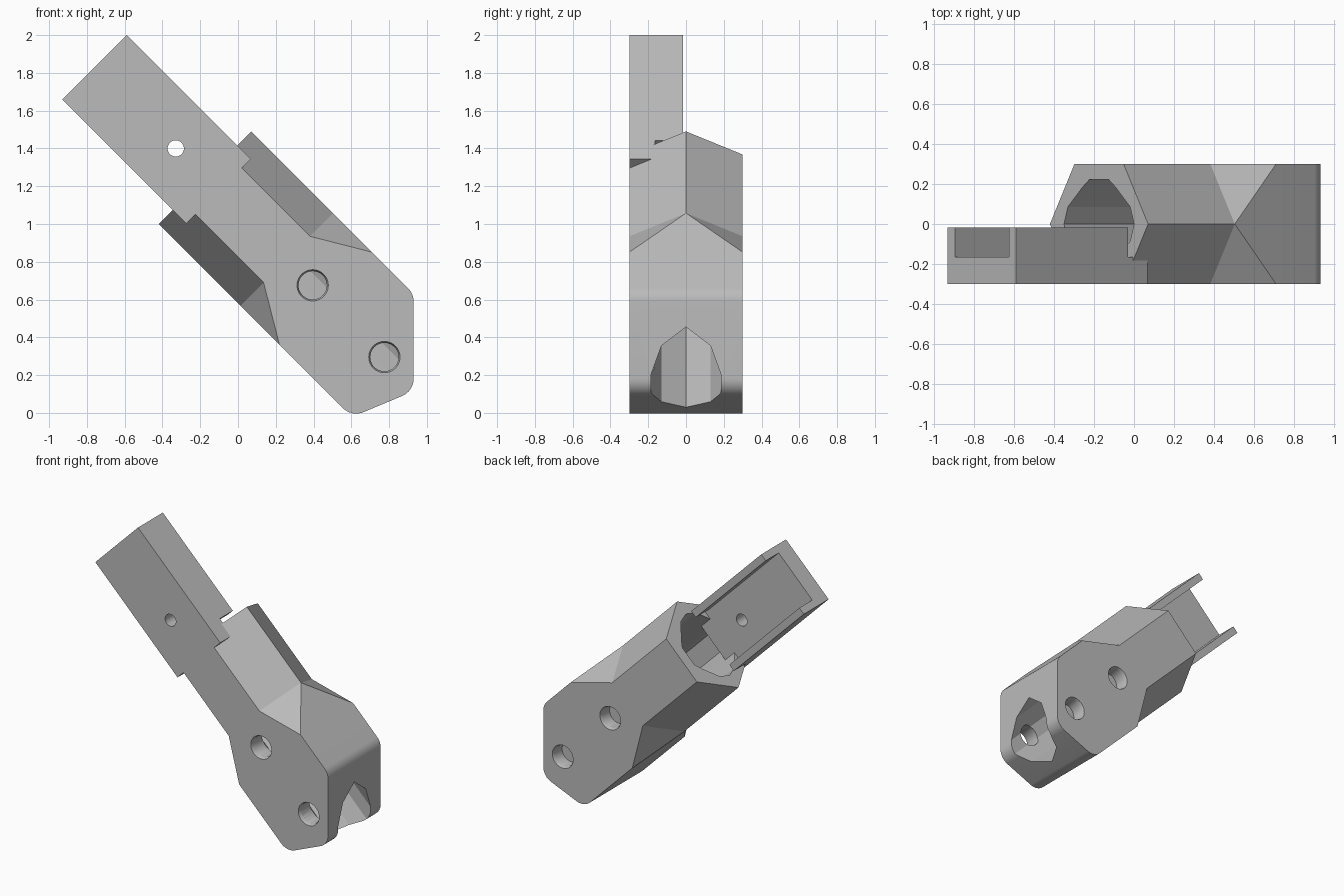
import bpy, bmesh, math
from mathutils import Vector, Matrix

if "Cube" in bpy.data.objects:
    bpy.data.objects.remove(bpy.data.objects["Cube"], do_unlink=True)

S = math.sqrt(0.5)
MID = 0.757          # distance of the tilted centre line from the origin
R = 0.3464           # hexagon corner radius
HALF = 0.3           # half depth

grey = bpy.data.materials.new("grey plastic")
grey.use_nodes = True
grey.diffuse_color = (0.5, 0.5, 0.5, 1)
grey.node_tree.nodes["Principled BSDF"].inputs["Base Color"].default_value = (0.5, 0.5, 0.5, 1)


def place(u, w, y):
    """u runs up along the tilted axis, w across it, y is depth."""
    v = w + MID
    return Vector(((v - u) * S, y, (v + u) * S))


def make(name, bm):
    bmesh.ops.recalc_face_normals(bm, faces=bm.faces)
    mesh = bpy.data.meshes.new(name)
    bm.to_mesh(mesh)
    bm.free()
    mesh.materials.append(grey)
    ob = bpy.data.objects.new(name, mesh)
    bpy.context.collection.objects.link(ob)
    return ob


def add_hull(bm, points):
    verts = [bm.verts.new(p) for p in points]
    bmesh.ops.convex_hull(bm, input=verts)


def hull(name, points):
    bm = bmesh.new()
    add_hull(bm, points)
    bmesh.ops.dissolve_limit(bm, angle_limit=0.01, verts=bm.verts, edges=bm.edges)
    return make(name, bm)


def box(name, u, w, y):
    return hull(name, [place(a, b, c) for a in u for b in w for c in y])


def prism(name, quarter, u):
    """Prism along the axis from one quarter of a symmetric section."""
    ring = {(sy * y, sw * w) for y, w in quarter for sy in (1, -1) for sw in (1, -1)}
    return hull(name, [place(a, w, y) for a in u for y, w in sorted(ring)])


def cone(name, u, y0, y1, r0, r1):
    bm = bmesh.new()
    m = Matrix.Translation(place(u, 0, (y0 + y1) / 2)) @ Matrix.Rotation(-math.pi / 2, 4, 'X')
    bmesh.ops.create_cone(bm, cap_ends=True, segments=40, radius1=r0, radius2=r1,
                          depth=y1 - y0, matrix=m)
    return make(name, bm)


def combine(ob, other, operation='DIFFERENCE'):
    mod = ob.modifiers.new(other.name, 'BOOLEAN')
    mod.operation = operation
    mod.solver = 'EXACT'
    mod.object = other
    bpy.context.view_layer.objects.active = ob
    bpy.ops.object.modifier_apply(modifier=mod.name)
    bpy.data.objects.remove(other, do_unlink=True)


def fillet(prev, corner, nxt, r, steps=8):
    """Rounded corner of a flat (x, z) outline."""
    p, c, n = Vector(prev), Vector(corner), Vector(nxt)
    a, b = (p - c).normalized(), (n - c).normalized()
    half = a.angle(b) / 2
    centre = c + (a + b).normalized() * r / math.sin(half)
    t = r / math.tan(half)
    s, e = c + a * t - centre, c + b * t - centre
    return [centre + s.lerp(e, i / steps).normalized() * r for i in range(steps + 1)]


# body: hexagonal sleeve flowing into a rounded block
def hexagon(u):
    return [place(u, R * math.cos(k * math.pi / 3), R * math.sin(k * math.pi / 3)) for k in range(6)]


NECK, SHOULDER, RIM = 0.392, 0.1, 1.004
upper, lower = place(SHOULDER, R, 0).xz, place(SHOULDER, -R, 0).xz
corners = [upper, (0.93, 0.63), (0.93, 0.115), (0.6025, -0.022), lower]
outline = [upper, lower]
for i in (1, 2, 3):
    outline += fillet(corners[i - 1], corners[i], corners[i + 1], 0.1)

bm = bmesh.new()
add_hull(bm, hexagon(RIM) + hexagon(NECK))
add_hull(bm, hexagon(NECK) + [Vector((p[0], y, p[1])) for p in outline for y in (-HALF, HALF)])
joint = [f for f in bm.faces if all(abs((v.co.z - v.co.x) * S - NECK) < 1e-4 for v in f.verts)]
bmesh.ops.delete(bm, geom=joint, context='FACES')
bmesh.ops.remove_doubles(bm, verts=bm.verts, dist=1e-4)
bmesh.ops.dissolve_limit(bm, angle_limit=0.01, verts=bm.verts, edges=bm.edges)
body = make("hinge_body", bm)

# hollow through the body, wider in the sleeve
combine(body, prism("lower_bore", [(0, 0.222), (0.13, 0.152), (0.185, 0.045)], (-1, 0.5)))
combine(body, prism("sleeve_bore", [(0, 0.247), (0.085, 0.22), (0.185, 0.115), (0.222, 0.068)],
                    (NECK, 1.1)))

# channel arm: floor plate with two side flanges
FLOOR = -0.165
arm = box("channel_arm", (0.902, 1.831), (-0.241, 0.241), (-HALF, -0.017))
combine(arm, box("channel_cut", (0.8, 1.9), (-0.19, 0.19), (FLOOR, 0.1)))
combine(arm, box("flange_gap", (0.8, 1.04), (-0.4, 0.4), (FLOOR, 0.1)))
combine(arm, cone("small_hole", 1.223, -0.4, 0, 0.043, 0.043))
combine(body, arm, 'UNION')

# pin holes with chamfered rims: open at the front, blind at the back
for u in (0.198, -0.339):
    combine(body, cone("front_pin", u, -0.4, 0, 0.075, 0.075))
    combine(body, cone("front_rim", u, -0.31, -0.28, 0.087, 0.075))
    combine(body, cone("back_pin", u, 0.2, 0.4, 0.075, 0.075))
    combine(body, cone("back_rim", u, 0.28, 0.31, 0.075, 0.087))

# keep flat faces crisp and round the curved ones
bpy.ops.object.select_all(action='DESELECT')
body.select_set(True)
bpy.context.view_layer.objects.active = body
bpy.ops.object.shade_smooth_by_angle(angle=math.radians(25))
